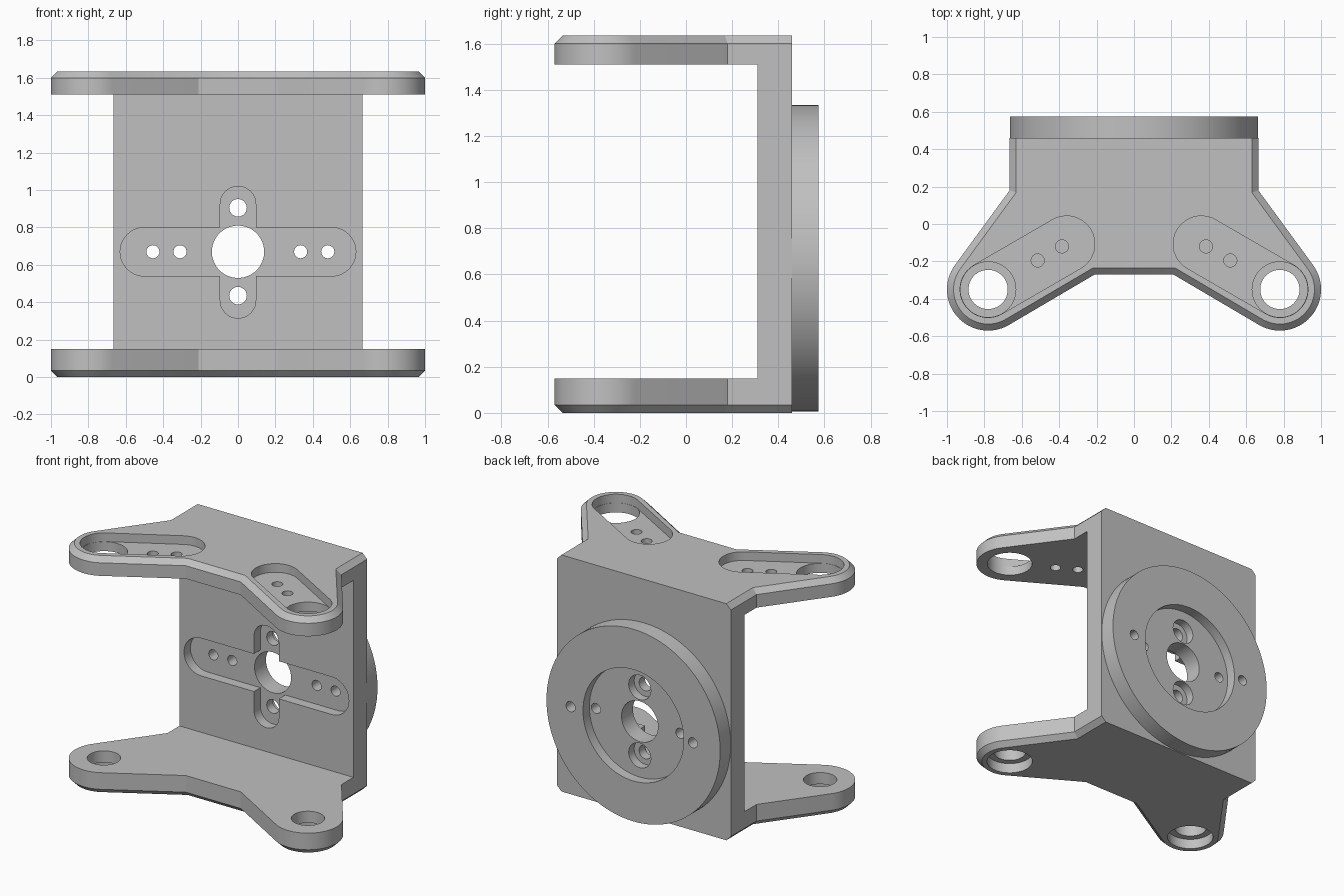
import bpy
import bmesh
from math import sin, cos, pi, atan2, acos, hypot, radians

if "Cube" in bpy.data.objects:
    bpy.data.objects.remove(bpy.data.objects["Cube"], do_unlink=True)

grey = bpy.data.materials.new("matte_grey")
grey.use_nodes = True
COLOR = (0.53, 0.53, 0.53, 1)
grey.diffuse_color = COLOR
grey.node_tree.nodes["Principled BSDF"].inputs["Base Color"].default_value = COLOR

BACK, HALF, AXLE_Z = 0.46, 0.665, 0.67
ARM, ARM_R = (0.78, -0.35), 0.22


def arc(c, r, a, b, n):
    return [(c[0] + r * cos(a + (b - a) * i / n), c[1] + r * sin(a + (b - a) * i / n))
            for i in range(n + 1)]


def circle(c, r, n=48):
    return arc(c, r, 0, 2 * pi, n)[:-1]


def capsule(p, q, r):
    a = atan2(q[1] - p[1], q[0] - p[0])
    return arc(q, r, a - pi / 2, a + pi / 2, 20) + arc(p, r, a + pi / 2, a + 3 * pi / 2, 20)


def prism(name, pts, lo, hi, axis, chamfer_z=None):
    """Extrude a 2D outline along z or y, optionally chamfering one rim."""
    bm = bmesh.new()
    rings = [[bm.verts.new((u, v, t) if axis == "z" else (u, t, v)) for u, v in pts]
             for t in (lo, hi)]
    for ring in rings:
        bm.faces.new(ring)
    n = len(pts)
    for i in range(n):
        j = (i + 1) % n
        bm.faces.new((rings[0][i], rings[0][j], rings[1][j], rings[1][i]))
    bmesh.ops.recalc_face_normals(bm, faces=bm.faces)
    if chamfer_z is not None:
        rim = [e for e in bm.edges
               if all(abs(v.co.z - chamfer_z) < 1e-4 for v in e.verts)
               and any(v.co.y < BACK - 0.01 for v in e.verts)]
        bmesh.ops.bevel(bm, geom=rim, offset=0.035, segments=1, profile=0.5,
                        affect="EDGES", clamp_overlap=False)
    mesh = bpy.data.meshes.new(name)
    bm.to_mesh(mesh)
    bm.free()
    mesh.materials.append(grey)
    obj = bpy.data.objects.new(name, mesh)
    bpy.context.collection.objects.link(obj)
    return obj


def tangent_angle(p, side):
    dx, dy = p[0] - ARM[0], p[1] - ARM[1]
    return atan2(dy, dx) + side * acos(ARM_R / hypot(dx, dy))


# Two-armed plate outline: right half, then mirrored
hip, notch = (HALF, 0.18), (0.21, -0.27)
start, end = tangent_angle(hip, -1), tangent_angle(notch, 1)
while end > start:
    end -= 2 * pi
half = [(HALF, BACK), hip] + arc(ARM, ARM_R, start, end, 32) + [notch]
outline = half + [(-x, y) for x, y in reversed(half)]

# Solid parts
bracket = prism("bracket", outline, 1.51, 1.635, "z", 1.635)
lower_plate = prism("lower_plate", outline, 0, 0.15, "z", 0)
back_wall = prism("back_wall", [(-HALF, 0.08), (HALF, 0.08), (HALF, 1.56), (-HALF, 1.56)],
                  0.31, BACK, "y")
hub_disc = prism("hub_disc", circle((0, AXLE_Z), 0.664, 96), 0.43, 0.575, "y")
solids = [lower_plate, back_wall, hub_disc]

# Wall cutters: cross-shaped pocket, disc recess, bores
cuts = []


def cut_y(pts, lo=0.2, hi=0.7):
    cuts.append(prism("wall_cutter", pts, lo, hi, "y"))


def cut_z(pts, lo, hi):
    cuts.append(prism("plate_cutter", pts, lo, hi, "z"))


cut_y(capsule((-0.5, AXLE_Z), (0.5, AXLE_Z), 0.13), 0.2, 0.38)
cut_y(capsule((0, 0.41), (0, 0.925), 0.095), 0.2, 0.38)
cut_y(circle((0, AXLE_Z), 0.385, 72), 0.505)
cut_y(circle((0, AXLE_Z), 0.14))
for x in (-0.455, -0.31, 0.335, 0.48):
    cut_y(circle((x, AXLE_Z), 0.035, 24))
for z in (0.435, 0.905):
    cut_y(circle((0, z), 0.085, 32), 0.445)
    cut_y(circle((0, z), 0.047, 24))

# Plate cutters: arm pockets above, counterbored holes below
for s in (-1, 1):
    tip = (s * ARM[0], ARM[1])
    cut_z(capsule(tip, (s * 0.36, -0.107), 0.15), 1.575, 1.75)
    cut_z(circle(tip, 0.148), 1.4, 1.8)
    for x, y in ((0.385, -0.12), (0.515, -0.195)):
        cut_z(circle((s * x, y), 0.035, 24), 1.4, 1.8)
    cut_z(circle(tip, 0.15), -0.1, 0.07)
    cut_z(circle(tip, 0.105), -0.15, 0.3)

# Fuse the solids and carve the holes
for operation, group in (("UNION", solids), ("DIFFERENCE", cuts)):
    for helper in group:
        helper.hide_render = True
        mod = bracket.modifiers.new(helper.name, "BOOLEAN")
        mod.operation = operation
        mod.solver = "EXACT"
        mod.object = helper

bpy.context.view_layer.update()
graph = bpy.context.evaluated_depsgraph_get()
final = bpy.data.meshes.new_from_object(bracket.evaluated_get(graph))
bracket.modifiers.clear()
bracket.data = final
for helper in solids + cuts:
    bpy.data.objects.remove(helper, do_unlink=True)

# Smooth the round surfaces, keep the edges crisp
final.materials.clear()
final.materials.append(grey)
for face in final.polygons:
    face.material_index = 0
for o in bpy.context.selected_objects:
    o.select_set(False)
bracket.select_set(True)
bpy.context.view_layer.objects.active = bracket
bpy.ops.object.shade_smooth_by_angle(angle=radians(25))
